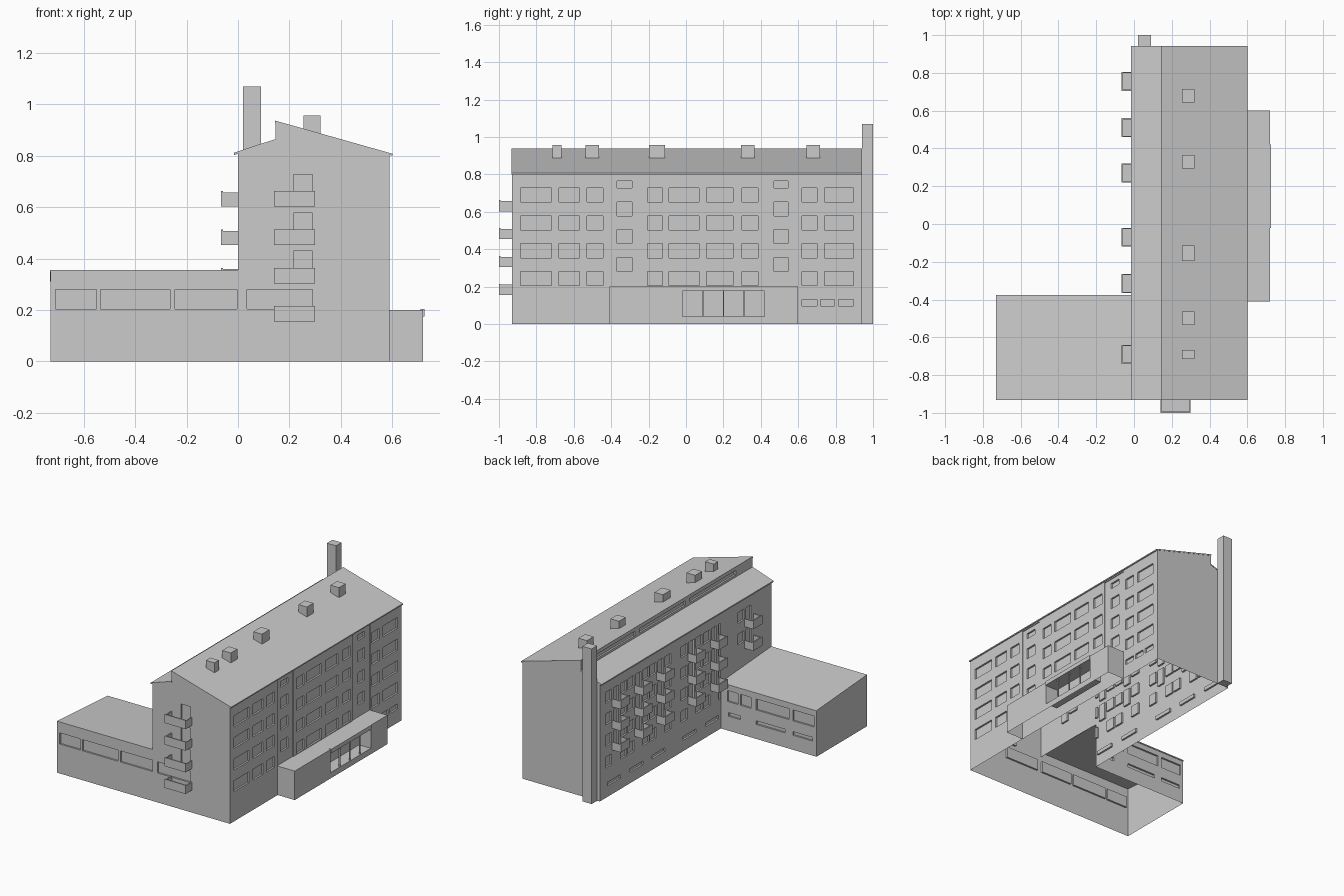
import bpy
import bmesh
from mathutils import Vector

if "Cube" in bpy.data.objects:
    bpy.data.objects.remove(bpy.data.objects["Cube"])

grey = bpy.data.materials.new("plain_grey")
grey.use_nodes = True
colour = (0.6, 0.6, 0.6, 1)
grey.diffuse_color = colour
grey.node_tree.nodes["Principled BSDF"].inputs["Base Color"].default_value = colour


def finish(name, bm, outward=None):
    bmesh.ops.recalc_face_normals(bm, faces=bm.faces[:])
    if outward:
        bm.normal_update()
        if sum(f.calc_area() * f.normal.dot(Vector(outward)) for f in bm.faces) < 0:
            bmesh.ops.reverse_faces(bm, faces=bm.faces[:])
    mesh = bpy.data.meshes.new(name)
    bm.to_mesh(mesh)
    bm.free()
    mesh.materials.append(grey)
    obj = bpy.data.objects.new(name, mesh)
    bpy.context.collection.objects.link(obj)


def boxes(name, specs):
    bm = bmesh.new()
    for spec in specs:
        for v in bmesh.ops.create_cube(bm, size=1)["verts"]:
            v.co = Vector([(r[0] + r[1]) / 2 + c * (r[1] - r[0]) for c, r in zip(v.co, spec)])
    finish(name, bm)


def sheet(name, profile, axis, start, end):
    """Extrude a closed 2D profile along x or y."""
    bm = bmesh.new()

    def place(p, t):
        return (p[0], t, p[1]) if axis == "y" else (t, p[0], p[1])
    rings = [[bm.verts.new(place(p, t)) for p in profile] for t in (start, end)]
    for ring in rings:
        bm.faces.new(ring)
    for i in range(len(profile)):
        a, b = i - 1, i
        bm.faces.new((rings[0][a], rings[0][b], rings[1][b], rings[1][a]))
    finish(name, bm)


def flat(name, points, outward):
    bm = bmesh.new()
    bm.faces.new([bm.verts.new(p) for p in points])
    finish(name, bm, outward)


def wall(name, axis, position, outward, span, height, recesses=()):
    """Upright wall at a constant x or y; each recess is (span, height, depth)."""
    bm = bmesh.new()
    us = sorted({*span, *[u for r in recesses for u in r[0]]})
    zs = sorted({*height, *[z for r in recesses for z in r[1]]})

    def point(u, z, depth):
        offset = position - outward * depth
        return bm.verts.new((offset, u, z) if axis == "x" else (u, offset, z))

    def depth_at(i, j):
        u, z = (us[i] + us[i + 1]) / 2, (zs[j] + zs[j + 1]) / 2
        return max([d for (a, b), (c, e), d in recesses if a < u < b and c < z < e], default=0)

    cols, levels = len(us) - 1, len(zs) - 1
    depths = [[depth_at(i, j) for j in range(levels)] for i in range(cols)]
    for i in range(cols):
        for j in range(levels):
            d = depths[i][j]
            u0, u1, z0, z1 = us[i], us[i + 1], zs[j], zs[j + 1]
            bm.faces.new([point(u, z, d) for u, z in ((u0, z0), (u1, z0), (u1, z1), (u0, z1))])
            # Reveals where the depth changes
            if i + 1 < cols and depths[i + 1][j] != d:
                e = depths[i + 1][j]
                bm.faces.new([point(u1, z, k) for z, k in ((z0, d), (z1, d), (z1, e), (z0, e))])
            if j + 1 < levels and depths[i][j + 1] != d:
                e = depths[i][j + 1]
                bm.faces.new([point(u, z1, k) for u, k in ((u0, d), (u1, d), (u1, e), (u0, e))])
    bmesh.ops.remove_doubles(bm, verts=bm.verts[:], dist=0.0001)
    finish(name, bm, (outward, 0, 0) if axis == "x" else (0, outward, 0))


FRONT, BACK, RIGHT, EAVE = -0.93, 0.94, 0.59, 0.805
WING_LEFT, WING_BACK = -0.73, -0.38
DEPTH = 0.012
rows = [(0.205 + 0.149 * i, 0.28 + 0.149 * i) for i in range(4)]

# Long right wall: recessed stair bays, windows, small ground windows
right = [(y, (0.2, 0.795), 0.005) for y in ((-0.41, -0.24), (0.41, 0.60))]
right_spans = [(-0.885, -0.72), (-0.68, -0.57), (-0.53, -0.445), (-0.205, -0.125), (-0.09, 0.07),
               (0.11, 0.25), (0.30, 0.385), (0.62, 0.70), (0.74, 0.895)]
right += [(y, z, DEPTH) for z in rows for y in right_spans]
right += [(y, (low + 0.075, min(high + 0.075, 0.765)), DEPTH + 0.005)
          for y in ((-0.37, -0.29), (0.47, 0.545)) for low, high in rows]
right += [(y, (0.095, 0.13), DEPTH) for y in ((0.62, 0.70), (0.72, 0.795), (0.815, 0.895))]
wall("right_wall", "x", RIGHT, 1, (FRONT, BACK), (0, EAVE), right)

# Left wall: windows, balcony doors and basement strips
balcony_centres = [0.755, 0.51, 0.27, -0.07, -0.315, -0.69]
upper, lower = [], []
for c in balcony_centres:
    over_wing = c < WING_BACK
    target = upper if over_wing else lower
    for i, z in enumerate(rows):
        if over_wing and i < 2:
            continue
        target.append(((c + 0.055, c + 0.125), z, DEPTH))
        target.append(((max(c - 0.105, -0.375), c - 0.04), z, DEPTH))
        if i:
            target.append(((c - 0.02, c + 0.035), (z[0] - 0.04, z[1]), DEPTH))
    if not over_wing:
        target.append(((c - 0.04, c + 0.1), (0.075, 0.1), DEPTH))
wall("left_wall", "x", 0, -1, (WING_BACK, BACK), (0, EAVE), lower)
wall("left_wall_over_wing", "x", 0, -1, (FRONT, WING_BACK), (0.315, EAVE), upper)

# Front walls with the window band and balcony doors
band = (0.203, 0.28)
doors = [((0.215, 0.29), (low - 0.04, high), DEPTH) for low, high in rows[1:]]
wall("front_wall", "y", FRONT, -1, (0, RIGHT), (0, EAVE), [((0.035, 0.29), band, DEPTH)] + doors)
wall("wing_front_wall", "y", FRONT, -1, (WING_LEFT, 0), (0, 0.352),
     [(x, band, DEPTH) for x in ((-0.71, -0.55), (-0.535, -0.265), (-0.245, -0.003))])
wall("back_wall", "y", BACK, 1, (0, RIGHT), (0, EAVE))

# Wing rear and side walls
wing_rear = [(x, (0.2, 0.275), DEPTH)
             for x in ((-0.13, -0.05), (-0.23, -0.15), (-0.52, -0.27), (-0.71, -0.55))]
wing_rear += [(x, (0.1, 0.125), DEPTH) for x in ((-0.15, -0.06), (-0.49, -0.27), (-0.70, -0.55))]
wall("wing_rear_wall", "y", WING_BACK, 1, (WING_LEFT, 0), (0, 0.315), wing_rear)
flat("wing_side_wall", [(WING_LEFT, FRONT, 0), (WING_LEFT, WING_BACK, 0),
                        (WING_LEFT, WING_BACK, 0.315), (WING_LEFT, FRONT, 0.352)], (-1, 0, 0))

# Gable tops and the clerestory step between the two roofs
gable = [(0, EAVE), (RIGHT, EAVE), (0.145, 0.933), (0.145, 0.86), (0, 0.81)]
for name, y, side in (("front_gable", FRONT, -1), ("back_gable", BACK, 1)):
    flat(name, [(x, y, z) for x, z in gable], (0, side, 0))
wall("clerestory", "x", 0.145, -1, (FRONT, BACK), (0.86, 0.933),
     [(y, (0.88, 0.91), DEPTH) for y in ((-0.75, -0.25), (-0.2, 0.3), (0.35, 0.8))])

# Thin roof sheets with eaves
sheet("high_roof", [(0.143, 0.928), (0.143, 0.937), (0.60, 0.808), (0.60, 0.80)], "y", FRONT - 0.002, BACK + 0.002)
sheet("low_roof", [(0.146, 0.858), (0.146, 0.865), (-0.015, 0.812), (-0.015, 0.803)], "y", FRONT - 0.002, BACK + 0.002)
sheet("wing_roof", [(FRONT - 0.001, 0.349), (FRONT - 0.001, 0.356), (-0.376, 0.319), (-0.376, 0.311)],
      "x", WING_LEFT - 0.001, 0)

# Entrance annex with a deep glazed opening
wall("annex_front", "y", -0.41, -1, (RIGHT, 0.72), (0, 0.2))
wall("annex_back", "y", 0.60, 1, (RIGHT, 0.72), (0, 0.2))
wall("annex_side", "x", 0.72, 1, (-0.41, 0.60), (0, 0.2), [((-0.02, 0.42), (0.04, 0.175), 0.09)])
flat("annex_roof", [(RIGHT, -0.41, 0.2), (0.72, -0.41, 0.2), (0.72, 0.60, 0.2), (RIGHT, 0.60, 0.2)], (0, 0, 1))
boxes("entrance_mullions", [((0.708, 0.716), (y - 0.003, y + 0.003), (0.04, 0.175))
                            for y in (0.09, 0.2, 0.31)])
boxes("entrance_canopy", [((0.71, 0.726), (-0.02, 0.42), (0.175, 0.203))])

# Chimney against the rear gable
boxes("chimney", [((0.02, 0.09), (BACK, 1), (0, 1.07))])

# Roof vents
boxes("roof_vents", [((0.255, 0.32), (y - half, y + half), (0.885, 0.956)) for y, half in
                     ((-0.69, 0.024), (-0.50, 0.036), (-0.155, 0.042), (0.33, 0.036), (0.68, 0.036))])


# Balconies: floor, outer panel and slightly lower side panels
def balcony(along, out, z, horizontal_x):
    inner, outer, direction = out
    a, b = along
    face = sorted((outer, outer - direction * 0.008))
    depth = sorted((inner, outer))
    parts = [((a, b), depth, (z, z + 0.01)), ((a, b), face, (z, z + 0.06))]
    parts += [((s, s + 0.006), depth, (z + 0.005, z + 0.055)) for s in (a, b - 0.006)]
    return parts if horizontal_x else [(d, u, h) for u, d, h in parts]


levels = [0.155 + 0.149 * i for i in range(4)]
boxes("front_balconies", [p for z in levels for p in balcony((0.14, 0.30), (FRONT, -1, -1), z, True)])
boxes("left_balconies", [p for c in balcony_centres for z in levels[2 if c < WING_BACK else 1:]
                         for p in balcony((c - 0.05, c + 0.05), (0, -0.066, -1), z, False)])
